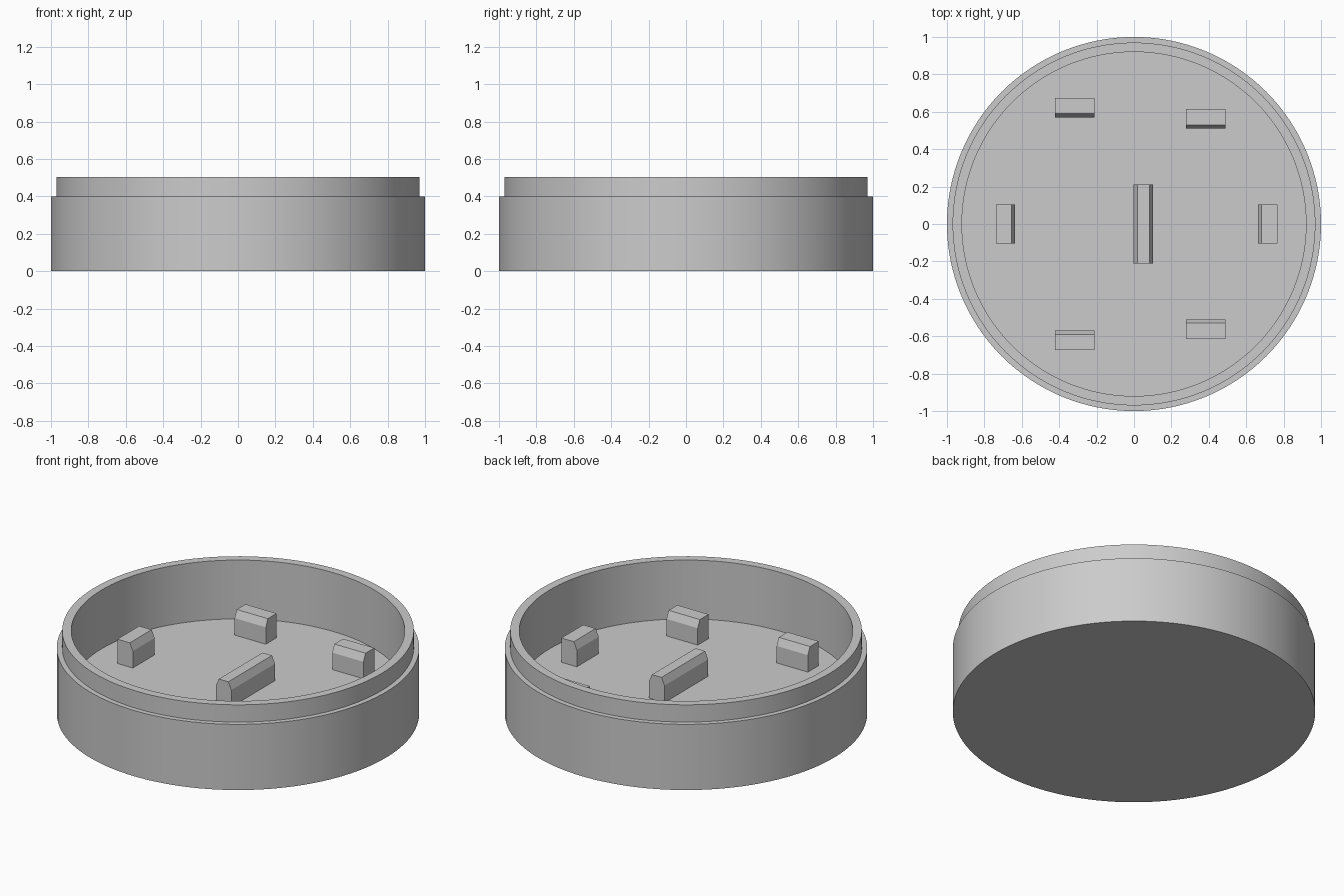
import bpy
import bmesh
from math import radians, pi
from mathutils import Matrix, Vector

cube = bpy.data.objects.get("Cube")
if cube:
    bpy.data.objects.remove(cube, do_unlink=True)

FLOOR, TOP, CHAMFER_START, BEVEL = 0.147, 0.295, 0.25, 0.02

grey = bpy.data.materials.new("plain_grey")
grey.use_nodes = True
grey.diffuse_color = (0.6, 0.6, 0.6, 1)
grey.node_tree.nodes["Principled BSDF"].inputs["Base Color"].default_value = grey.diffuse_color


def finish(bm, name):
    bmesh.ops.recalc_face_normals(bm, faces=bm.faces)
    mesh = bpy.data.meshes.new(name)
    bm.to_mesh(mesh)
    bm.free()
    mesh.materials.append(grey)
    obj = bpy.data.objects.new(name, mesh)
    bpy.context.collection.objects.link(obj)
    return obj


def lathe(name, profile, sides=128):
    """Spin an (r, z) profile that starts and ends on the axis."""
    bm = bmesh.new()
    verts = [bm.verts.new((r, 0, z)) for r, z in profile]
    edges = [bm.edges.new(pair) for pair in zip(verts, verts[1:])]
    bmesh.ops.spin(bm, geom=verts + edges, axis=(0, 0, 1), cent=(0, 0, 0),
                   angle=2 * pi, steps=sides, use_merge=True)
    bmesh.ops.remove_doubles(bm, verts=bm.verts, dist=1e-4)
    return finish(bm, name)


def peg(name, profile, length, location, turn):
    """Extrude an (x, z) profile along y, turn it about z and place it."""
    bm = bmesh.new()
    face = bm.faces.new([bm.verts.new((x, -length / 2, z)) for x, z in profile])
    out = bmesh.ops.extrude_face_region(bm, geom=[face])
    moved = [v for v in out["geom"] if isinstance(v, bmesh.types.BMVert)]
    bmesh.ops.translate(bm, verts=moved, vec=(0, length, 0))
    bm.transform(Matrix.Translation(Vector((*location, 0)))
                 @ Matrix.Rotation(radians(turn), 4, "Z"))
    return finish(bm, name)


# Round tray with a stepped rim
tray = lathe("round_tray", [(0, 0), (1, 0), (1, 0.4), (0.97, 0.4), (0.97, 0.505),
                            (0.92, 0.505), (0.92, FLOOR), (0, FLOOR)])
bpy.context.view_layer.objects.active = tray
tray.select_set(True)
bpy.ops.object.shade_smooth_by_angle(angle=radians(30))

# Cross-sections: one chamfer on the inner (+x) edge, or one on both edges
half, low = 0.052, FLOOR - 0.02
clip = [(-half, low), (half, low), (half, CHAMFER_START), (half - BEVEL, TOP), (-half, TOP)]
bar = clip[:4] + [(BEVEL - half, TOP), (-half, CHAMFER_START)]

# Locating pegs around the floor, chamfers facing inwards
peg("right_peg", clip, 0.21, (-0.687, 0), 0)
peg("left_peg", clip, 0.21, (0.714, 0), 180)
for side, sign in (("front", -1), ("back", 1)):
    peg(side + "_right_peg", clip, 0.21, (-0.317, 0.622 * sign), -90 * sign)
    peg(side + "_left_peg", clip, 0.21, (0.383, 0.562 * sign), -90 * sign)

# Longer middle bar
peg("middle_bar", bar, 0.42, (0.05, 0), 0)
